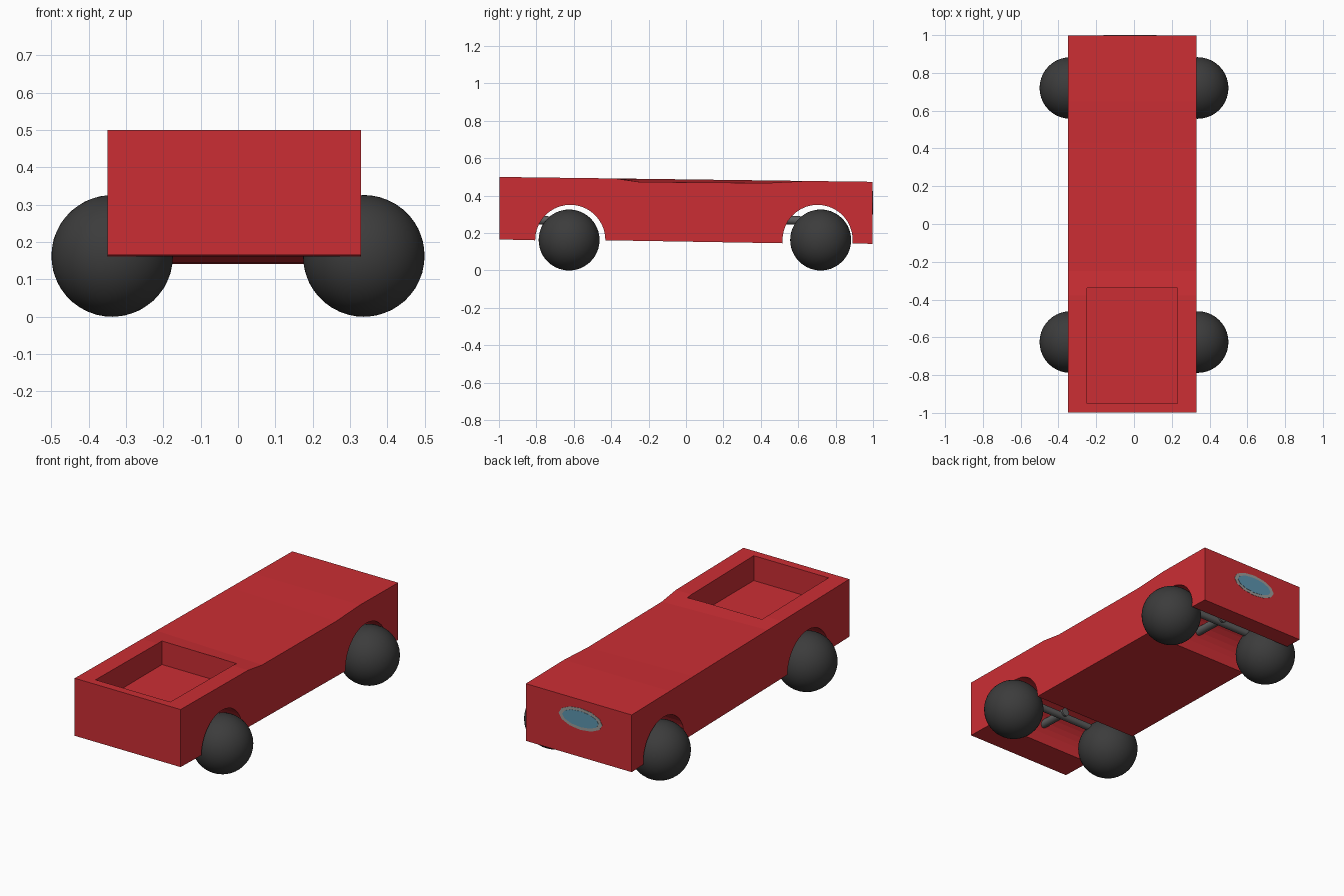
import bpy, bmesh, math
from mathutils import Vector

if "Cube" in bpy.data.objects:
    bpy.data.objects.remove(bpy.data.objects["Cube"])


def material(name, rgb):
    m = bpy.data.materials.new(name)
    m.diffuse_color = (*rgb, 1)
    m.use_nodes = True
    m.node_tree.nodes["Principled BSDF"].inputs["Base Color"].default_value = m.diffuse_color
    return m


RED = material("red_paint", (0.60, 0.027, 0.034))
RUBBER = material("rubber", (0.045, 0.045, 0.045))
STEEL = material("steel", (0.11, 0.11, 0.11))
TRIM = material("trim", (0.33, 0.33, 0.32))
GLASS = material("glass", (0.11, 0.30, 0.43))

FRONT_Y, REAR_Y = -0.625, 0.72


def lerp_z(y, z0, z1):
    return z0 + (z1 - z0) * (y + 1) / 2


def make_object(name, bm, mat):
    bmesh.ops.recalc_face_normals(bm, faces=bm.faces)
    me = bpy.data.meshes.new(name)
    bm.to_mesh(me)
    bm.free()
    ob = bpy.data.objects.new(name, me)
    bpy.context.collection.objects.link(ob)
    if mat:
        me.materials.append(mat)
    return ob


def rod(name, a, b, r):
    a, b = Vector(a), Vector(b)
    bpy.ops.mesh.primitive_cylinder_add(vertices=16, radius=r, depth=(b - a).length, location=(a + b) / 2)
    ob = bpy.context.object
    ob.name = name
    ob.rotation_euler = (b - a).to_track_quat('Z', 'Y').to_euler()
    ob.data.materials.append(STEEL)
    bpy.ops.object.shade_smooth_by_angle(angle=math.radians(40))


# Body: side profile with wheel arches, top edge dips slightly on the right side
def arch(cy, r=0.188, n=20):
    cz = 0.163
    start = math.asin((lerp_z(cy, 0.166, 0.142) - cz) / r)
    for i in range(n + 1):
        t = math.pi - start - (math.pi - 2 * start) * i / n
        yield cy + r * math.cos(t), cz + r * math.sin(t)


bottom = [(-1, 0.166), *arch(-0.62), *arch(0.705), (1, 0.142)]
dips = [(1, 0), (0.65, 0), (0.43, 0.014), (-0.25, 0.017), (-0.38, 0), (-1, 0)]


def profile(dip):
    return bottom + [(y, lerp_z(y, 0.5, 0.474) - d * dip) for y, d in dips]


bm = bmesh.new()
left = [bm.verts.new((-0.35, y * 0.998, z)) for y, z in profile(0)]
right = [bm.verts.new((0.33, y * 0.998, z)) for y, z in profile(1)]
bm.faces.new(left)
bm.faces.new(right)
for i in range(len(left)):
    j = (i + 1) % len(left)
    bm.faces.new((left[i], left[j], right[j], right[i]))
body = make_object("body", bm, RED)

# Open pocket in the front of the top
bpy.ops.mesh.primitive_cube_add(size=1, location=(-0.01, -0.645, 0.555))
cutter = bpy.context.object
cutter.name = "pocket_cutter"
cutter.scale = (0.48, 0.61, 0.4)
cutter.data.materials.append(RED)
cutter.hide_render = True
cutter.hide_set(True)
mod = body.modifiers.new("pocket", 'BOOLEAN')
mod.operation = 'DIFFERENCE'
mod.solver = 'EXACT'
mod.object = cutter

# Ball wheels, axles and drive rods
for end, y in (("front", FRONT_Y), ("rear", REAR_Y)):
    for side, x in (("left", -0.337), ("right", 0.337)):
        bpy.ops.mesh.primitive_ico_sphere_add(subdivisions=4, radius=0.163, location=(x, y, 0.163))
        ball = bpy.context.object
        ball.name = f"{end}_{side}_wheel"
        ball.data.materials.append(RUBBER)
        bpy.ops.object.shade_smooth()
    rod(f"{end}_axle", (-0.33, y, 0.25), (0.33, y, 0.25), 0.02)
    rod(f"{end}_drive_rod", (-0.01, y - 0.2, 0.27), (-0.01, y + 0.03, 0.262), 0.023)


# Oval window with a trim ring on the back face
def oval(name, rx, rz, y, mat):
    bm = bmesh.new()
    bmesh.ops.create_cone(bm, cap_ends=True, segments=12, radius1=1, radius2=1, depth=1)
    for v in bm.verts:
        v.co = (-0.022 + v.co.x * rx, y + v.co.z * 0.006, 0.363 + v.co.y * rz)
    make_object(name, bm, mat)


oval("window_trim", 0.14, 0.063, 0.9965, TRIM)
oval("window_glass", 0.117, 0.046, 0.998, GLASS)
